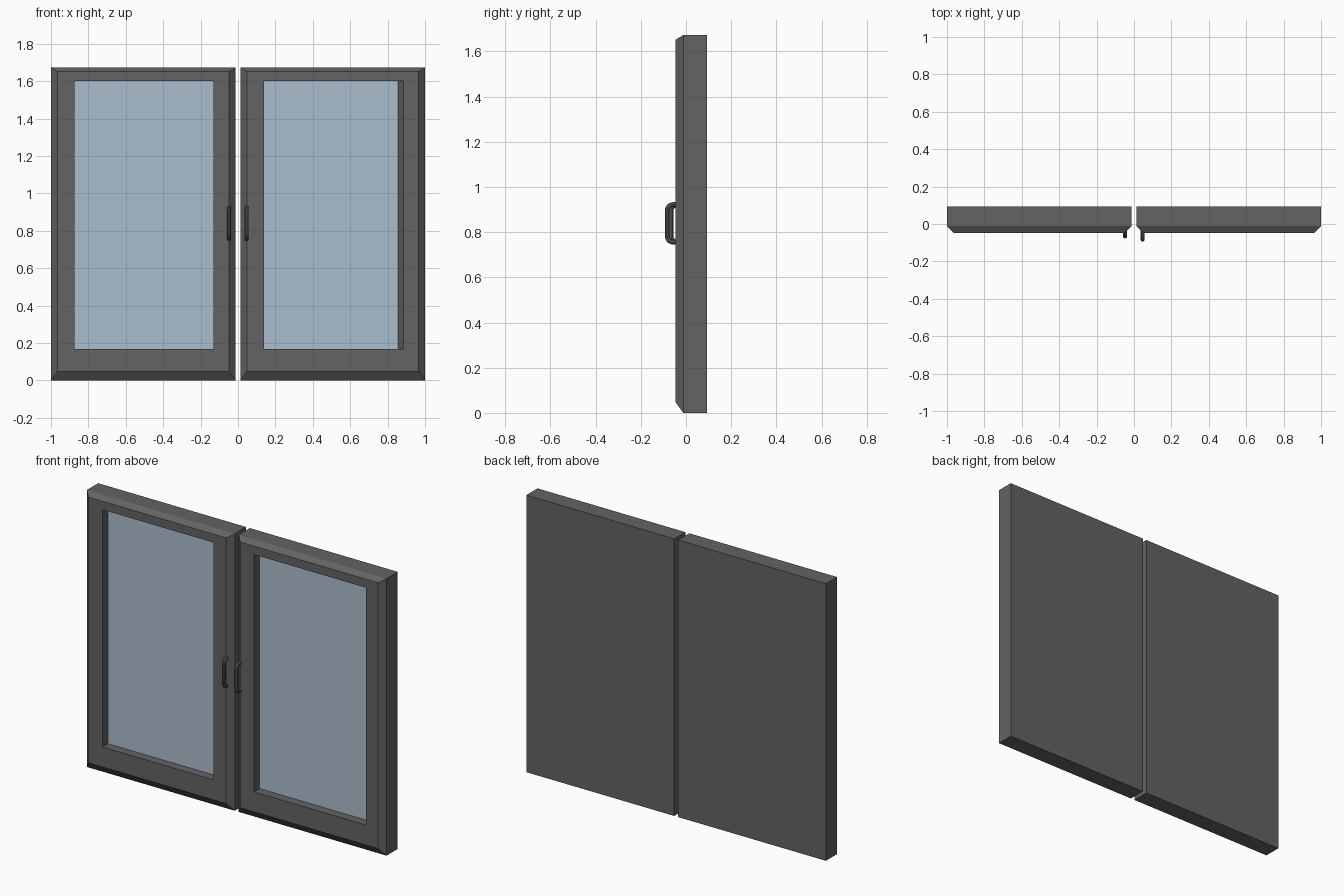
import bpy, bmesh

if "Cube" in bpy.data.objects:
    bpy.data.objects.remove(bpy.data.objects["Cube"])


def material(name, rgb):
    m = bpy.data.materials.new(name)
    m.diffuse_color = (*rgb, 1)
    m.use_nodes = True
    m.node_tree.nodes["Principled BSDF"].inputs["Base Color"].default_value = m.diffuse_color
    return m


FRAME = material("dark grey frame", (0.125, 0.125, 0.125))
GLASS = material("pale blue glass", (0.41, 0.51, 0.61))


def rect(x0, x1, z0, z1, y):
    return [(x0, y, z0), (x1, y, z0), (x1, y, z1), (x0, y, z1)]


def loft(name, rings, mat, cap_start=False):
    """Join rectangular rings one after another; a single ring becomes a pane."""
    bm = bmesh.new()
    loops = [[bm.verts.new(p) for p in r] for r in rings]
    for a, b in zip(loops, loops[1:]):
        for i in range(4):
            j = (i + 1) % 4
            bm.faces.new((a[i], a[j], b[j], b[i]))
    if cap_start:
        bm.faces.new(loops[0][::-1])
    if len(loops) == 1:
        bm.faces.new(loops[0])
    else:
        bmesh.ops.recalc_face_normals(bm, faces=bm.faces)
    me = bpy.data.meshes.new(name)
    bm.to_mesh(me)
    bm.free()
    me.materials.append(mat)
    ob = bpy.data.objects.new(name, me)
    bpy.context.collection.objects.link(ob)
    return ob


BACK, EDGE, FRONT, PANE = 0.094, -0.012, -0.047, 0.006
TOP = 1.672


def door(side, x0, x1, win0, win1, pane1):
    """Solid leaf with bevelled front, recessed window and glass pane."""
    pane = rect(win0, pane1, 0.168, 1.6, PANE)
    loft(side + "_door", [
        rect(x0, x1, 0, TOP, BACK),
        rect(x0, x1, 0, TOP, EDGE),
        rect(x0 + 0.034, x1 - 0.034, 0.048, TOP - 0.021, FRONT),
        rect(win0, win1, 0.168, 1.6, FRONT),
        pane], FRAME, cap_start=True)
    loft(side + "_glass", [pane], GLASS)


def handle(side, x, y_out):
    """Rounded D-shaped pull swept along a bezier path."""
    r = 0.011
    y, z0, z1, c = y_out + r, 0.756, 0.922, 0.026
    cu = bpy.data.curves.new(side + "_handle", 'CURVE')
    cu.dimensions = '3D'
    cu.bevel_depth = r
    cu.bevel_resolution = 3
    cu.resolution_u = 6
    cu.use_fill_caps = True
    sp = cu.splines.new('BEZIER')
    pts = [(-0.02, z0), (y + c, z0), (y, z0 + c),
           (y, z1 - c), (y + c, z1), (-0.02, z1)]
    sp.bezier_points.add(len(pts) - 1)
    k = c * 0.55
    dirs = [(-1, 0), (-1, 0), (0, 1), (0, 1), (1, 0), (1, 0)]
    for b, (py, pz), (dy, dz) in zip(sp.bezier_points, pts, dirs):
        b.handle_left_type = b.handle_right_type = 'FREE'
        b.co = (x, py, pz)
        b.handle_left = (x, py - dy * k, pz - dz * k)
        b.handle_right = (x, py + dy * k, pz + dz * k)
    ob = bpy.data.objects.new(side + "_handle", cu)
    bpy.context.collection.objects.link(ob)
    cu.materials.append(FRAME)
    bpy.ops.object.select_all(action='DESELECT')
    ob.select_set(True)
    bpy.context.view_layer.objects.active = ob
    bpy.ops.object.convert(target='MESH')
    bpy.ops.object.shade_smooth_by_angle()


door("left", -1.0, -0.013, -0.873, -0.13, -0.13)
door("right", 0.013, 1.0, 0.14, 0.886, 0.855)
handle("left", -0.048, -0.077)
handle("right", 0.046, -0.094)
